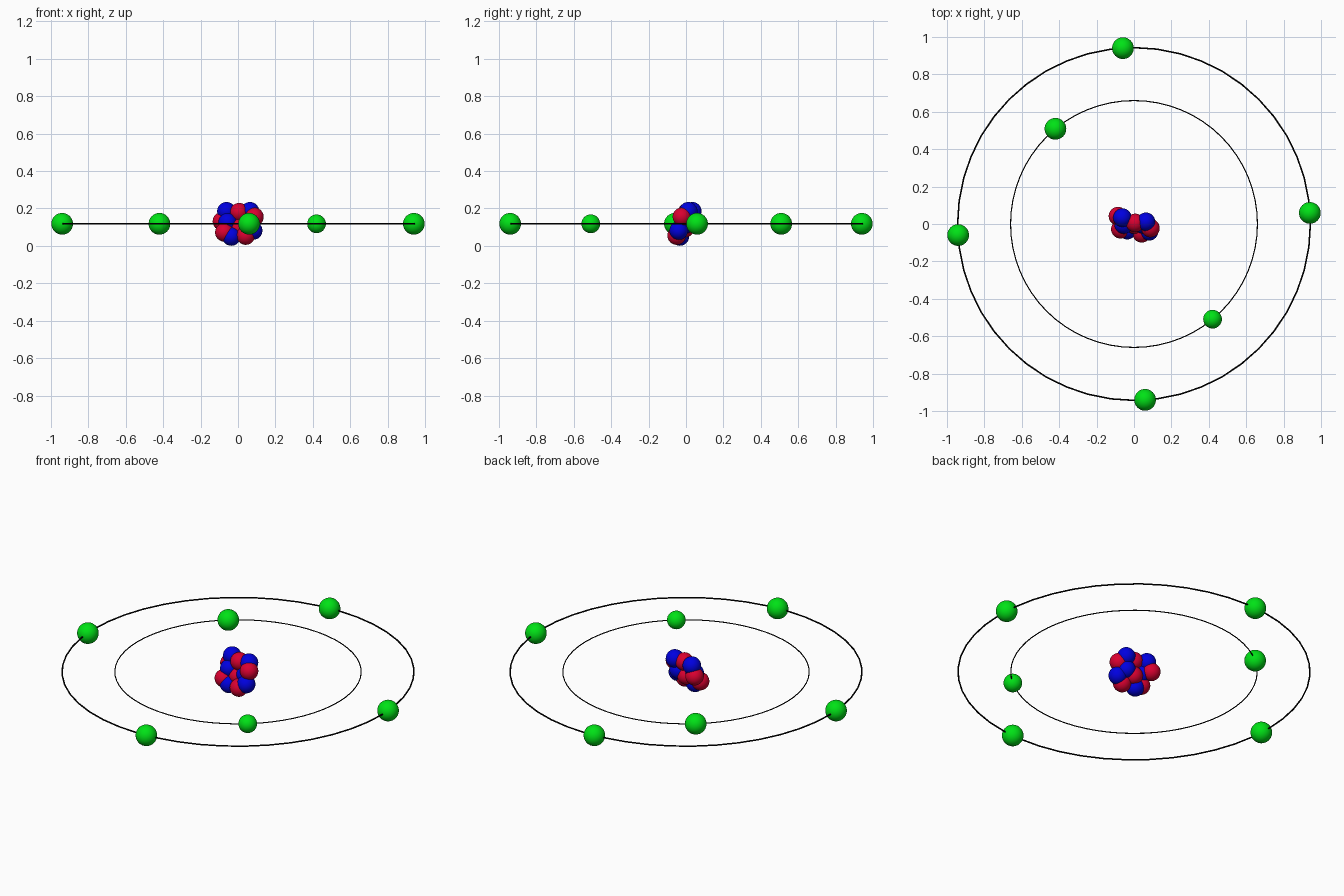
import bpy
import math

if "Cube" in bpy.data.objects:
    bpy.data.objects.remove(bpy.data.objects["Cube"])


def material(name, rgb):
    mat = bpy.data.materials.new(name)
    mat.diffuse_color = (*rgb, 1.0)
    mat.use_nodes = True
    mat.node_tree.nodes["Principled BSDF"].inputs["Base Color"].default_value = mat.diffuse_color
    return mat


GREEN = material("green", (0.0, 0.76, 0.008))
RED = material("crimson", (0.70, 0.0, 0.03))
BLUE = material("blue", (0.0, 0.0, 0.74))
BLACK = material("black", (0.0, 0.0, 0.0))

ORBIT_Z = 0.118


def ball(name, centre, radius, mat):
    bpy.ops.mesh.primitive_uv_sphere_add(
        segments=32, ring_count=16, radius=radius, location=centre)
    obj = bpy.context.object
    obj.name = name
    obj.data.materials.append(mat)
    bpy.ops.object.shade_smooth()


def orbit(name, radius, thickness, segments):
    bpy.ops.mesh.primitive_torus_add(
        major_radius=radius, minor_radius=thickness,
        major_segments=segments, minor_segments=8,
        location=(0, 0, ORBIT_Z))
    obj = bpy.context.object
    obj.name = name
    obj.data.materials.append(BLACK)
    bpy.ops.object.shade_smooth()


# Orbit rings
orbit("outer_orbit", 0.943, 0.0042, 48)
orbit("inner_orbit", 0.66, 0.003, 64)

# Electrons on the outer ring, a quarter turn apart
for i in range(4):
    a = math.radians(3.6 + 90 * i)
    ball("outer_electron", (0.942 * math.cos(a), 0.942 * math.sin(a), ORBIT_Z),
         0.058, GREEN)

# Electrons on the inner ring, one slightly smaller
ball("inner_electron_back", (-0.42, 0.509, ORBIT_Z), 0.058, GREEN)
ball("inner_electron_front", (0.42, -0.509, ORBIT_Z), 0.05, GREEN)

# Nucleus: clustered protons and neutrons
protons = [
    (-0.086, 0.042, 0.131), (0.006, 0.006, 0.18), (0.088, -0.022, 0.155),
    (-0.073, -0.028, 0.072), (0.041, -0.05, 0.055), (0.0, -0.003, 0.096),
]
neutrons = [
    (-0.062, 0.034, 0.185), (0.064, 0.012, 0.185), (-0.036, -0.033, 0.05),
    (0.081, -0.039, 0.082), (-0.055, -0.003, 0.126), (0.05, -0.003, 0.116),
]
for p in protons:
    ball("proton", p, 0.0495, RED)
for p in neutrons:
    ball("neutron", p, 0.0495, BLUE)
